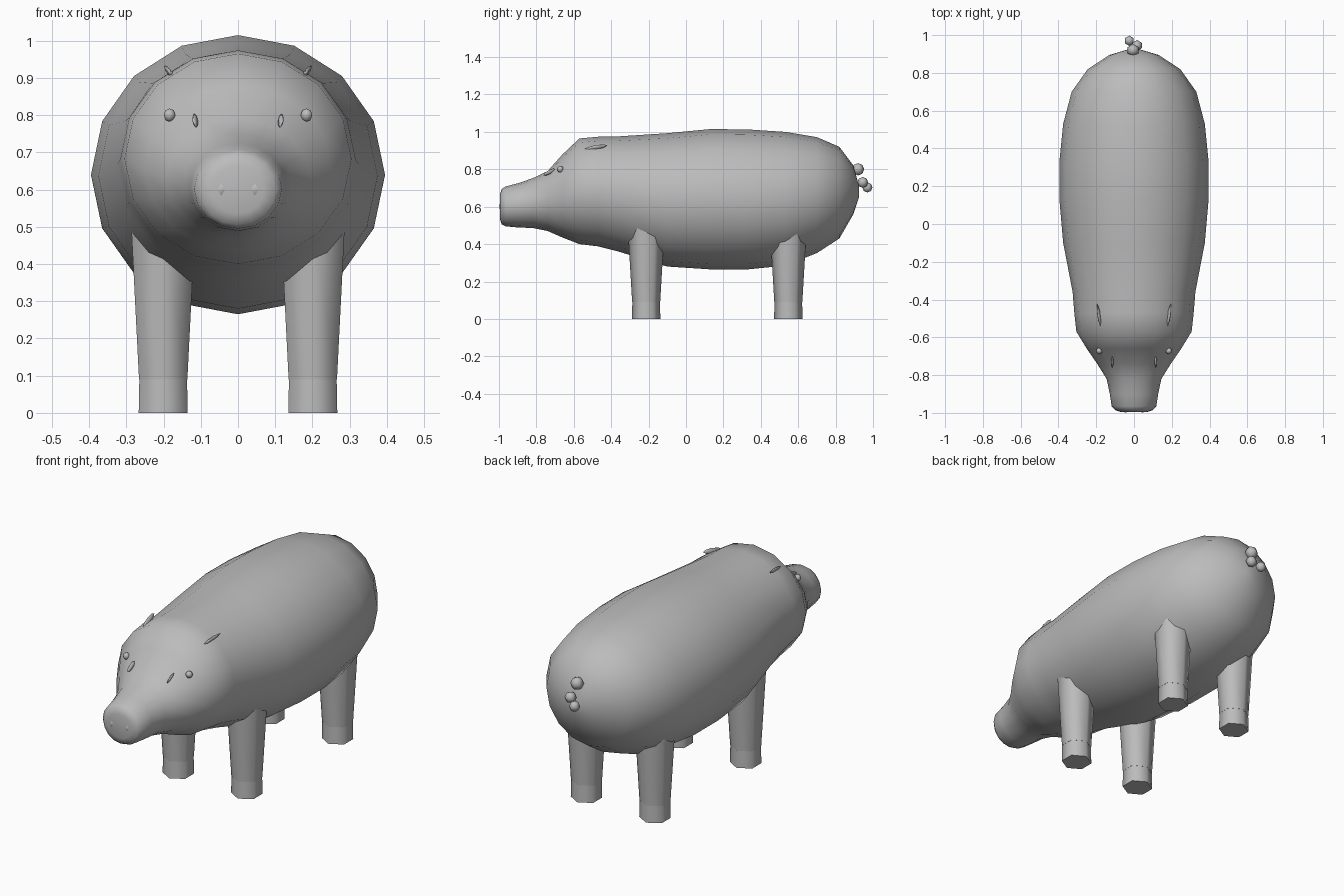
import bpy, bmesh, math
from mathutils import Vector, Matrix

if "Cube" in bpy.data.objects:
    bpy.data.objects.remove(bpy.data.objects["Cube"])

grey = bpy.data.materials.new("plain grey")
grey.diffuse_color = (0.5, 0.5, 0.5, 1)
grey.use_nodes = True
grey.node_tree.nodes["Principled BSDF"].inputs["Base Color"].default_value = grey.diffuse_color


def finish(name, bm, angle=60):
    bmesh.ops.recalc_face_normals(bm, faces=bm.faces)
    me = bpy.data.meshes.new(name)
    bm.to_mesh(me)
    bm.free()
    ob = bpy.data.objects.new(name, me)
    bpy.context.collection.objects.link(ob)
    me.materials.append(grey)
    bpy.ops.object.select_all(action='DESELECT')
    ob.select_set(True)
    bpy.context.view_layer.objects.active = ob
    bpy.ops.object.shade_smooth_by_angle(angle=math.radians(angle))
    return ob


def loft(bm, rings):
    """Join rings of points and cap both ends."""
    loops = [[bm.verts.new(p) for p in r] for r in rings]
    for a, b in zip(loops, loops[1:]):
        n = len(a)
        for i in range(n):
            j = (i + 1) % n
            bm.faces.new((a[i], a[j], b[j], b[i]))
    for end in (loops[0], loops[-1]):
        c = bm.verts.new(sum((v.co for v in end), Vector()) / len(end))
        for i in range(len(end)):
            bm.faces.new((end[i], end[(i + 1) % len(end)], c))


def blob(name, loc, size, rot=(0, 0, 0), seg=6, rings=4, angle=60):
    bm = bmesh.new()
    bmesh.ops.create_uvsphere(bm, u_segments=seg, v_segments=rings, radius=1)
    bmesh.ops.scale(bm, vec=size, verts=bm.verts)
    ob = finish(name, bm, angle)
    ob.location = loc
    ob.rotation_euler = rot
    return ob


# Body, head and snout: y, top z, bottom z, half width
sections = [
    (-0.995, 0.665, 0.535, 0.070), (-0.985, 0.695, 0.505, 0.100),
    (-0.965, 0.708, 0.495, 0.118), (-0.90, 0.725, 0.489, 0.128),
    (-0.82, 0.752, 0.486, 0.145), (-0.74, 0.790, 0.470, 0.195),
    (-0.66, 0.880, 0.435, 0.250), (-0.57, 0.965, 0.400, 0.305),
    (-0.47, 0.974, 0.388, 0.316), (-0.36, 0.976, 0.360, 0.325),
    (-0.10, 0.993, 0.280, 0.375), (0.13, 1.015, 0.265, 0.395),
    (0.33, 1.013, 0.265, 0.395), (0.53, 1.000, 0.285, 0.375),
    (0.70, 0.972, 0.352, 0.330), (0.82, 0.920, 0.430, 0.245),
    (0.895, 0.820, 0.560, 0.130), (0.925, 0.710, 0.650, 0.030)]
bm = bmesh.new()
rings = []
for y, top, bot, rx in sections:
    zc, rz = (top + bot) / 2, (top - bot) / 2
    rings.append([(rx * math.sin(math.tau * i / 16), y, zc + rz * math.cos(math.tau * i / 16))
                  for i in range(16)])
loft(bm, rings)
finish("body", bm, 75)


def hexagon(x, y, z, r):
    return [(x + r * math.sin(math.tau * i / 6), y + r * math.cos(math.tau * i / 6), z)
            for i in range(6)]


for side, sx in (("left", 1), ("right", -1)):
    # Legs and hooves
    for end, y in (("front", -0.213), ("back", 0.547)):
        x = 0.201 * sx
        bm = bmesh.new()
        loft(bm, [hexagon(x, y, 0.09, 0.075), hexagon(x, y, 0.50, 0.099)])
        finish(f"{end}_{side}_leg", bm, 65)
        bm = bmesh.new()
        loft(bm, [hexagon(x, y, 0, 0.076), hexagon(x, y, 0.09, 0.074)])
        finish(f"{end}_{side}_hoof", bm, 65)
    # Nostrils and eyes
    blob(f"{side}_nostril", (0.045 * sx, -0.985, 0.60), (0.021, 0.014, 0.024))
    blob(f"{side}_eye", (0.184 * sx, -0.672, 0.80), (0.018, 0.018, 0.018))
    # Thin ear and brow ridges lying almost flush with the head
    blob(f"{side}_ear", (0.185 * sx, -0.485, 0.916), (0.007, 0.065, 0.014),
         (0.22, 0.5 * sx, -0.06 * sx))
    blob(f"{side}_brow", (0.115 * sx, -0.73, 0.785), (0.006, 0.035, 0.012),
         (0.55, 0.4 * sx, 0.25 * sx))

# Curled tail of small beads
for i, (x, y, z, r) in enumerate([(-0.005, 0.92, 0.80, 0.033),
                                  (0.016, 0.945, 0.73, 0.029),
                                  (-0.025, 0.970, 0.703, 0.027)]):
    blob(f"tail_bead_{i + 1}", (x, y, z), (r, r, r))
